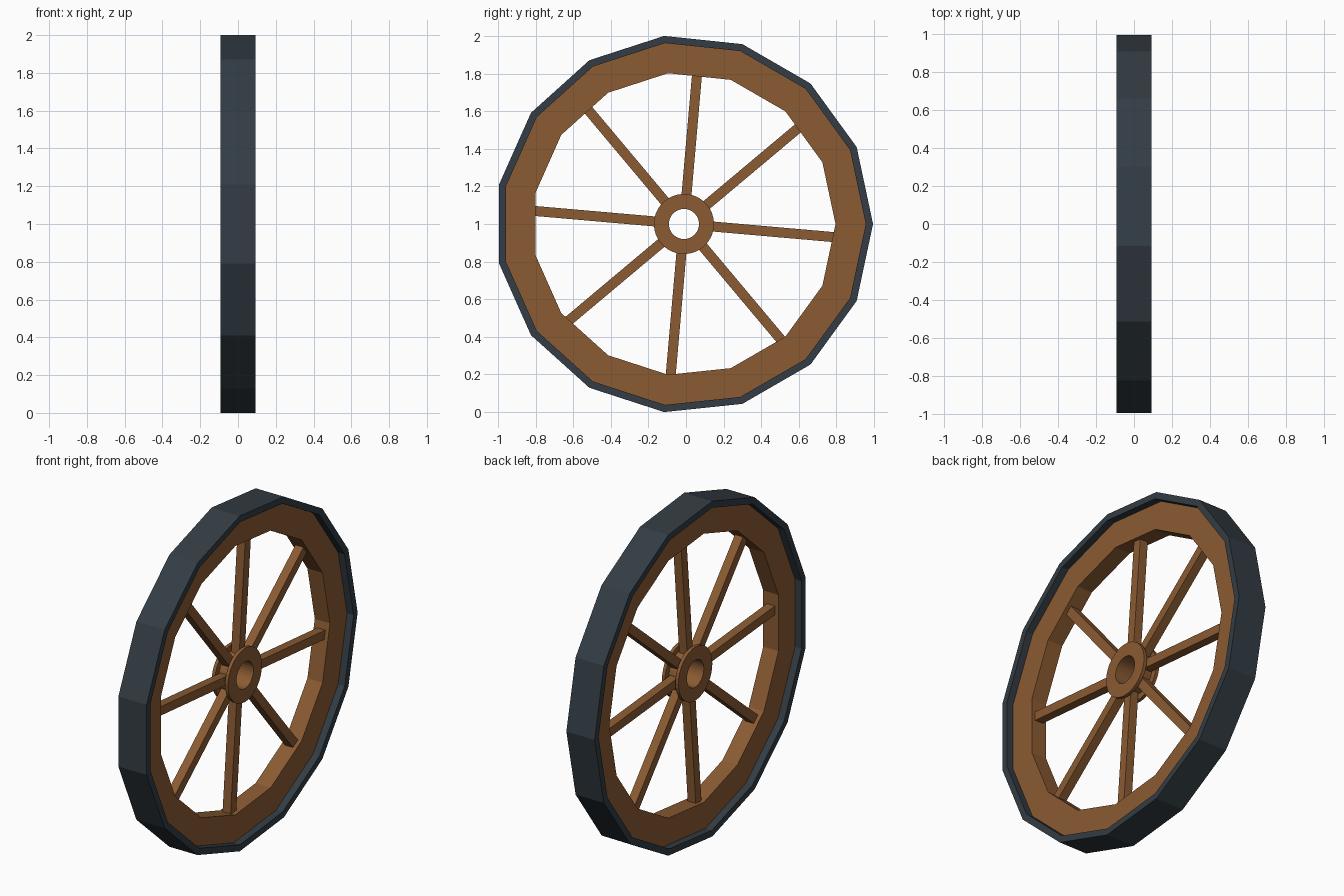
import bpy, bmesh
from math import cos, sin, radians, tau
from mathutils import Matrix, Vector

if "Cube" in bpy.data.objects:
    bpy.data.objects.remove(bpy.data.objects["Cube"], do_unlink=True)

CENTRE = Vector((0, -0.011, 1.0))


def material(name, rgb):
    mat = bpy.data.materials.new(name)
    mat.use_nodes = True
    mat.diffuse_color = (*rgb, 1)
    mat.node_tree.nodes["Principled BSDF"].inputs["Base Color"].default_value = (*rgb, 1)
    return mat


def add_object(name, bm, mat):
    bmesh.ops.recalc_face_normals(bm, faces=bm.faces)
    mesh = bpy.data.meshes.new(name)
    bm.to_mesh(mesh)
    bm.free()
    mesh.materials.append(mat)
    obj = bpy.data.objects.new(name, mesh)
    obj.location = CENTRE
    bpy.context.collection.objects.link(obj)
    return obj


def lathe(name, profile, sides, mat):
    """Sweep a closed (x, radius) profile around the axle."""
    bm = bmesh.new()
    rings = [[bm.verts.new((x, r * cos(tau * i / sides), r * sin(tau * i / sides)))
              for x, r in profile] for i in range(sides)]
    count = len(profile)
    for i in range(sides):
        a, b = rings[i], rings[(i + 1) % sides]
        for j in range(count):
            k = (j + 1) % count
            bm.faces.new((a[j], a[k], b[k], b[j]))
    return add_object(name, bm, mat)


def band(half_width, inner, outer):
    return [(-half_width, inner), (half_width, inner),
            (half_width, outer), (-half_width, outer)]


wood = material("brown wood", (0.258, 0.105, 0.032))
iron = material("dark blue grey iron", (0.033, 0.046, 0.058))

# Faceted tyre and the recessed wooden rim inside it
lathe("tyre", band(0.093, 0.967, 1.0055), 15, iron)
lathe("rim", band(0.05, 0.806, 0.967), 15, wood)

# Spool-shaped hub with a flange at each end and an axle hole
END, STEP = 0.054, 0.034
HOLE, CORE, FLANGE = 0.08, 0.125, 0.16
lathe("hub", [(-END, HOLE), (END, HOLE), (END, FLANGE), (STEP, FLANGE),
              (STEP, CORE), (-STEP, CORE), (-STEP, FLANGE), (-END, FLANGE)], 32, wood)

# Eight square spokes
START, FINISH, THICK = 0.11, 0.82, 0.053
for n in range(8):
    bm = bmesh.new()
    bmesh.ops.create_cube(bm, size=1)
    bmesh.ops.scale(bm, vec=(THICK, FINISH - START, THICK), verts=bm.verts)
    bmesh.ops.translate(bm, vec=(0, (START + FINISH) / 2, 0), verts=bm.verts)
    turn = Matrix.Rotation(radians(45 * n - 5), 3, "X")
    bmesh.ops.rotate(bm, cent=(0, 0, 0), matrix=turn, verts=bm.verts)
    add_object(f"spoke_{n + 1}", bm, wood)
